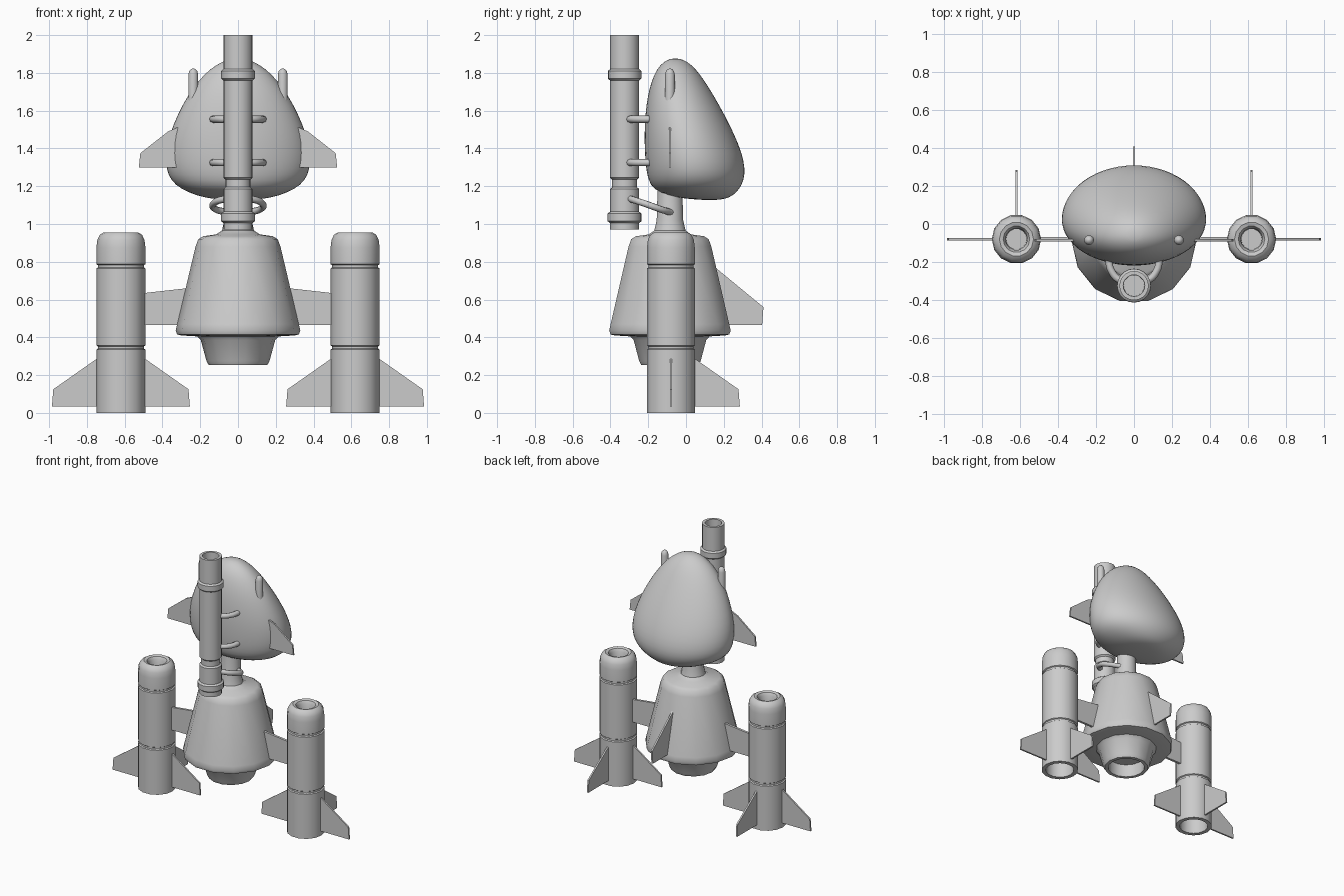
import bpy, bmesh, math

cube = bpy.data.objects.get("Cube")
if cube:
    bpy.data.objects.remove(cube, do_unlink=True)

mat = bpy.data.materials.new("plain_grey")
mat.use_nodes = True
GREY = (0.6, 0.6, 0.6, 1)
mat.diffuse_color = GREY
mat.node_tree.nodes["Principled BSDF"].inputs["Base Color"].default_value = GREY


def finish(name, bm, sharp=40):
    """Turn a bmesh into a shaded object."""
    bmesh.ops.recalc_face_normals(bm, faces=bm.faces)
    me = bpy.data.meshes.new(name)
    bm.to_mesh(me)
    bm.free()
    me.materials.append(mat)
    me.shade_smooth()
    me.set_sharp_from_angle(angle=math.radians(sharp))
    ob = bpy.data.objects.new(name, me)
    bpy.context.collection.objects.link(ob)
    return ob


def loft(name, rings, sharp=40):
    """Skin a stack of closed rings and cap both ends."""
    bm = bmesh.new()
    loops = [[bm.verts.new(p) for p in ring] for ring in rings]
    n = len(loops[0])
    for a, b in zip(loops, loops[1:]):
        for i in range(n):
            j = (i + 1) % n
            bm.faces.new((a[i], a[j], b[j], b[i]))
    bm.faces.new(loops[0])
    bm.faces.new(loops[-1])
    return finish(name, bm, sharp)


def lathe(name, x, y, profile, sides=14):
    """Revolve (radius, z) points about a vertical axis."""
    turn = [i * math.tau / sides for i in range(sides)]
    return loft(name, [[(x + r * math.cos(t), y + r * math.sin(t), z) for t in turn]
                       for r, z in profile])


def fin(name, x, y, angle, outline, thick=0.012):
    """Thin plate from (distance, z) points, pointing along the angle."""
    c, s = math.cos(angle), math.sin(angle)
    h = thick / 2
    return loft(name, [[(x + d * c - o * s, y + d * s + o * c, z) for d, z in outline]
                       for o in (-h, h)], 20)


def pipe(name, half_path, radius):
    """Round pipe through a half path mirrored in x (first point on x = 0)."""
    pts = [(-x, y, z) for x, y, z in reversed(half_path[1:])] + half_path
    cu = bpy.data.curves.new(name, "CURVE")
    cu.dimensions = "3D"
    cu.bevel_depth, cu.bevel_resolution, cu.resolution_u = radius, 2, 6
    cu.use_fill_caps = True
    sp = cu.splines.new("BEZIER")
    sp.bezier_points.add(len(pts) - 1)
    for bp, p in zip(sp.bezier_points, pts):
        bp.co = p
        bp.handle_left_type = bp.handle_right_type = "AUTO"
    cu.materials.append(mat)
    ob = bpy.data.objects.new(name, cu)
    bpy.context.collection.objects.link(ob)


AXIS = -0.085

# Bell-shaped body with neck and hollow nozzle
lathe("body", 0, AXIS, [
    (0.065, 1.25), (0.072, 1.02), (0.085, 0.965), (0.115, 0.945), (0.185, 0.935),
    (0.21, 0.92), (0.225, 0.88), (0.322, 0.47), (0.33, 0.435), (0.322, 0.415),
    (0.3, 0.41), (0.215, 0.405), (0.197, 0.385), (0.167, 0.275), (0.155, 0.253),
    (0.13, 0.253), (0.13, 0.35)])
fin("body_rear_fin", 0, AXIS, math.pi / 2,
    [(0.1, 0.465), (0.488, 0.465), (0.495, 0.56), (0.24, 0.77), (0.1, 0.8)])

# Side boosters with their struts and fins
BOOSTER = [
    (0.1, 0.12), (0.1, 0), (0.13, 0), (0.13, 0.335), (0.122, 0.34), (0.122, 0.352),
    (0.13, 0.357), (0.13, 0.765), (0.122, 0.77), (0.122, 0.782), (0.13, 0.787),
    (0.13, 0.875), (0.125, 0.915), (0.112, 0.943), (0.09, 0.956), (0.07, 0.95),
    (0.058, 0.93), (0.055, 0.86)]
BOOSTER_FIN = [(0.11, 0.035), (0.365, 0.035), (0.358, 0.125), (0.13, 0.285), (0.11, 0.29)]
for side, sx in (("left", 1), ("right", -1)):
    bx, by = 0.62 * sx, -0.08
    lathe(f"{side}_booster", bx, by, BOOSTER)
    for part, a in (("inner", math.pi), ("rear", math.pi / 2), ("outer", 0)):
        if sx < 0:
            a = math.pi - a
        fin(f"{side}_booster_{part}_fin", bx, by, a, BOOSTER_FIN)
    out = 0 if sx > 0 else math.pi
    fin(f"{side}_strut", 0, -0.078, out,
        [(0.2, 0.465), (0.51, 0.465), (0.51, 0.633), (0.27, 0.66), (0.2, 0.665)], 0.018)
    fin(f"{side}_head_fin", 0, AXIS, out,
        [(0.3, 1.3), (0.525, 1.3), (0.517, 1.375), (0.37, 1.49), (0.3, 1.52)])
    lathe(f"{side}_ear", 0.237 * sx, AXIS, [
        (0.026, 1.55), (0.026, 1.79), (0.021, 1.81), (0.012, 1.82), (0.002, 1.823)], 12)

# Egg-shaped head, rows of (z, front y, back y, half width)
HEAD = [
    (1.127, 0.1, 0.16, 0.05), (1.133, 0.0, 0.21, 0.14), (1.15, -0.1, 0.25, 0.22),
    (1.185, -0.175, 0.285, 0.305), (1.23, -0.2, 0.308, 0.358), (1.29, -0.213, 0.315, 0.383),
    (1.37, -0.219, 0.3, 0.386), (1.47, -0.222, 0.26, 0.367), (1.58, -0.217, 0.205, 0.322),
    (1.68, -0.204, 0.148, 0.268), (1.76, -0.182, 0.098, 0.21), (1.82, -0.155, 0.053, 0.15),
    (1.86, -0.118, 0.008, 0.085), (1.877, -0.08, -0.035, 0.03)]
rings = []
for z, yf, yb, w in HEAD:
    mid = yf + (yb - yf) * 0.46
    ring = []
    for i in range(28):
        t = i * math.tau / 28
        c, s = math.cos(t), math.sin(t)
        ring.append((w * c, mid + s * (yb - mid if s > 0 else mid - yf), z))
    rings.append(ring)
head = loft("head", rings, 180)
sub = head.modifiers.new("smooth", "SUBSURF")
sub.levels = sub.render_levels = 1

# Upright front tube with collars and hollow ends
lathe("front_tube", 0, -0.325, [
    (0.055, 1.03), (0.06, 0.97), (0.077, 0.97), (0.077, 1.005), (0.09, 1.015), (0.09, 1.055),
    (0.077, 1.065), (0.077, 1.185), (0.066, 1.195), (0.066, 1.235), (0.077, 1.245),
    (0.077, 1.76), (0.089, 1.77), (0.089, 1.81), (0.077, 1.82), (0.077, 2.0),
    (0.057, 2.0), (0.055, 1.88)], 20)

# Brackets holding the tube to the head and neck
for label, z in (("upper", 1.555), ("lower", 1.325)):
    pipe(f"{label}_bracket", [(0, -0.3, z), (0.075, -0.295, z), (0.118, -0.25, z),
                              (0.132, -0.2, z), (0.132, -0.12, z)], 0.019)
pipe("neck_loop", [(0, -0.3, 1.135), (0.08, -0.285, 1.13), (0.13, -0.215, 1.107),
                   (0.122, -0.14, 1.08), (0.05, -0.075, 1.06)], 0.018)
